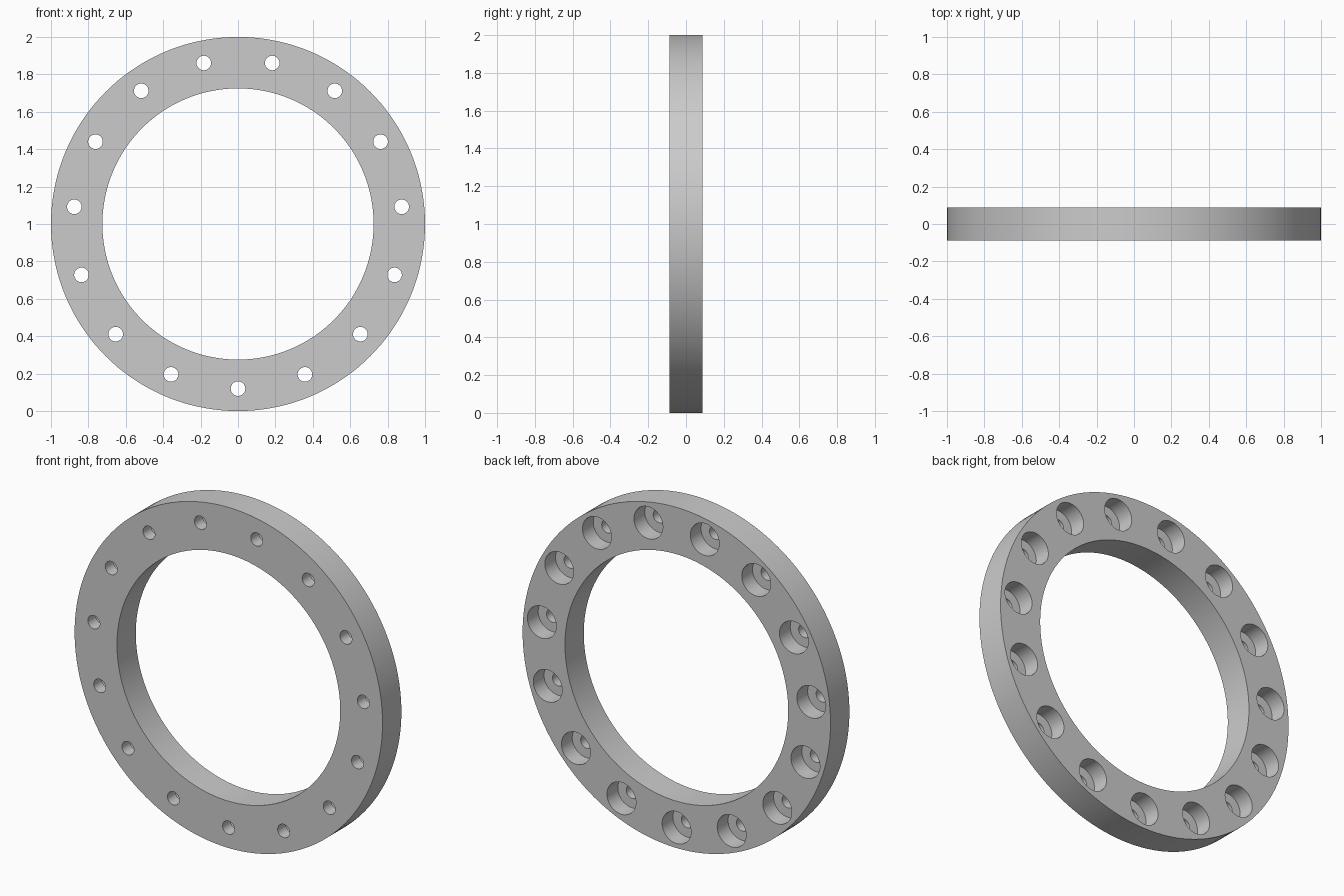
import bpy
import bmesh
from math import sin, cos, pi, radians

OUTER, INNER, HALF = 1.0, 0.725, 0.0875
HOLES, BOLT_CIRCLE = 15, 0.88
HOLE_R, BORE_R, BORE_DEPTH = 0.039, 0.094, 0.1
CENTRE_Z = 1.0

if "Cube" in bpy.data.objects:
    bpy.data.objects.remove(bpy.data.objects["Cube"])


def lathe(bm, profile, segments, cx, cz):
    """Revolve a closed (radius, y) profile about the y axis through (cx, cz)."""
    rings = []
    for i in range(segments):
        a = 2 * pi * i / segments
        rings.append([bm.verts.new((cx + r * cos(a), y, cz + r * sin(a)))
                      for r, y in profile])
    n = len(profile)
    for i in range(segments):
        here, there = rings[i], rings[(i + 1) % segments]
        for j in range(n):
            k = (j + 1) % n
            bm.faces.new((here[j], here[k], there[k], there[j]))


def stepped_plug(bm, profile, segments, cx, cz):
    """Revolve an open (radius, y) profile and cap both ends."""
    rings = [[bm.verts.new((cx + r * cos(2 * pi * i / segments), y,
                            cz + r * sin(2 * pi * i / segments)))
              for i in range(segments)] for r, y in profile]
    for low, high in zip(rings, rings[1:]):
        for i in range(segments):
            k = (i + 1) % segments
            bm.faces.new((low[i], low[k], high[k], high[i]))
    bm.faces.new(rings[0])
    bm.faces.new(rings[-1])


def make_object(name, bm):
    bmesh.ops.recalc_face_normals(bm, faces=bm.faces[:])
    mesh = bpy.data.meshes.new(name)
    bm.to_mesh(mesh)
    bm.free()
    obj = bpy.data.objects.new(name, mesh)
    bpy.context.collection.objects.link(obj)
    return obj


# Plain grey material
grey = bpy.data.materials.new("plain_grey")
grey.use_nodes = True
colour = (0.6, 0.6, 0.6, 1)
grey.diffuse_color = colour
grey.node_tree.nodes["Principled BSDF"].inputs["Base Color"].default_value = colour

# Flange ring
bm = bmesh.new()
lathe(bm, [(INNER, -HALF), (OUTER, -HALF), (OUTER, HALF), (INNER, HALF)],
      144, 0, CENTRE_Z)
ring = make_object("flange_ring", bm)
ring.data.materials.append(grey)

# Counterbored bolt holes: narrow through the front, wide from the back
bm = bmesh.new()
floor = HALF - BORE_DEPTH
plug = [(HOLE_R, -HALF - 0.05), (HOLE_R, floor), (BORE_R, floor), (BORE_R, HALF + 0.05)]
for i in range(HOLES):
    a = 2 * pi * i / HOLES
    stepped_plug(bm, plug, 40, BOLT_CIRCLE * sin(a), CENTRE_Z - BOLT_CIRCLE * cos(a))
cutter = make_object("bolt_hole_cutter", bm)
cutter.hide_render = True
cutter.data.materials.append(grey)

# Cut the holes and drop the cutter
cut = ring.modifiers.new("bolt_holes", "BOOLEAN")
cut.operation = "DIFFERENCE"
cut.solver = "EXACT"
cut.object = cutter
bpy.ops.object.select_all(action="DESELECT")
ring.select_set(True)
bpy.context.view_layer.objects.active = ring
bpy.ops.object.modifier_apply(modifier=cut.name)
bpy.data.objects.remove(cutter)

# Smooth round walls, crisp rims
bpy.ops.object.shade_smooth_by_angle(angle=radians(30))
